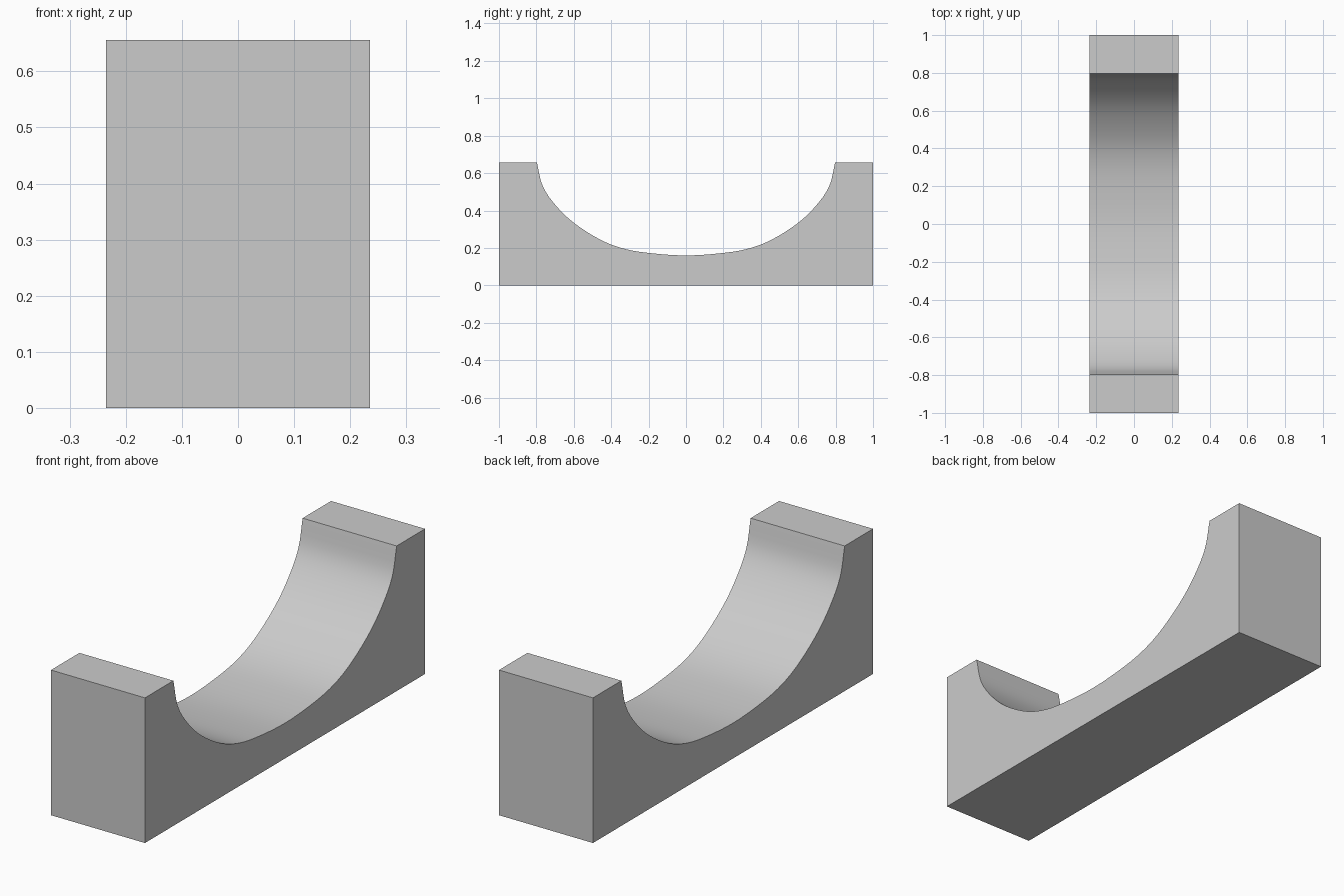
import bpy
import bmesh
import math
from mathutils import Vector

cube = bpy.data.objects.get("Cube")
if cube:
    bpy.data.objects.remove(cube, do_unlink=True)

HALF_WIDTH, HALF_LENGTH, HEIGHT = 0.235, 1.0, 0.656

# Half of the cradle curve (y, z), from the middle out to the rim
CURVE = [(0, 0.16), (0.17, 0.17), (0.32, 0.193), (0.45, 0.24), (0.59, 0.327),
         (0.69, 0.42), (0.765, 0.528), (0.797, HEIGHT)]


def smooth_path(points, steps):
    """Catmull-Rom curve through the points."""
    pts = [Vector(p) for p in points]
    pts = [Vector((-pts[1].x, pts[1].y))] + pts + [2 * pts[-1] - pts[-2]]
    path = []
    for a, b, c, d in zip(pts, pts[1:], pts[2:], pts[3:]):
        for i in range(steps):
            t = i / steps
            path.append(b + 0.5 * t * ((c - a) + t * ((2 * a - 5 * b + 4 * c - d)
                        + t * (3 * b - a - 3 * c + d))))
    return path + [pts[-2]]


# Side profile: right half, then its mirror image
half = smooth_path(CURVE, 4)
cradle = [Vector((-p.x, p.y)) for p in reversed(half[1:])] + half
profile = [(-HALF_LENGTH, 0), (-HALF_LENGTH, HEIGHT), *cradle,
           (HALF_LENGTH, HEIGHT), (HALF_LENGTH, 0)]

# Extrude the profile across the width
bm = bmesh.new()
side = bm.faces.new([bm.verts.new((-HALF_WIDTH, y, z)) for y, z in profile])
extruded = bmesh.ops.extrude_face_region(bm, geom=[side])
new_verts = [g for g in extruded["geom"] if isinstance(g, bmesh.types.BMVert)]
bmesh.ops.translate(bm, verts=new_verts, vec=(2 * HALF_WIDTH, 0, 0))
bmesh.ops.recalc_face_normals(bm, faces=bm.faces)
mesh = bpy.data.meshes.new("cradle_block")
bm.to_mesh(mesh)
bm.free()
block = bpy.data.objects.new("cradle_block", mesh)
bpy.context.collection.objects.link(block)

# Plain grey material
grey = bpy.data.materials.new("light grey")
grey.use_nodes = True
color = (0.6, 0.6, 0.6, 1)
grey.diffuse_color = color
grey.node_tree.nodes["Principled BSDF"].inputs["Base Color"].default_value = color
mesh.materials.append(grey)

# Smooth cradle with crisp block edges
bpy.ops.object.select_all(action="DESELECT")
block.select_set(True)
bpy.context.view_layer.objects.active = block
bpy.ops.object.shade_smooth_by_angle(angle=math.radians(30))
